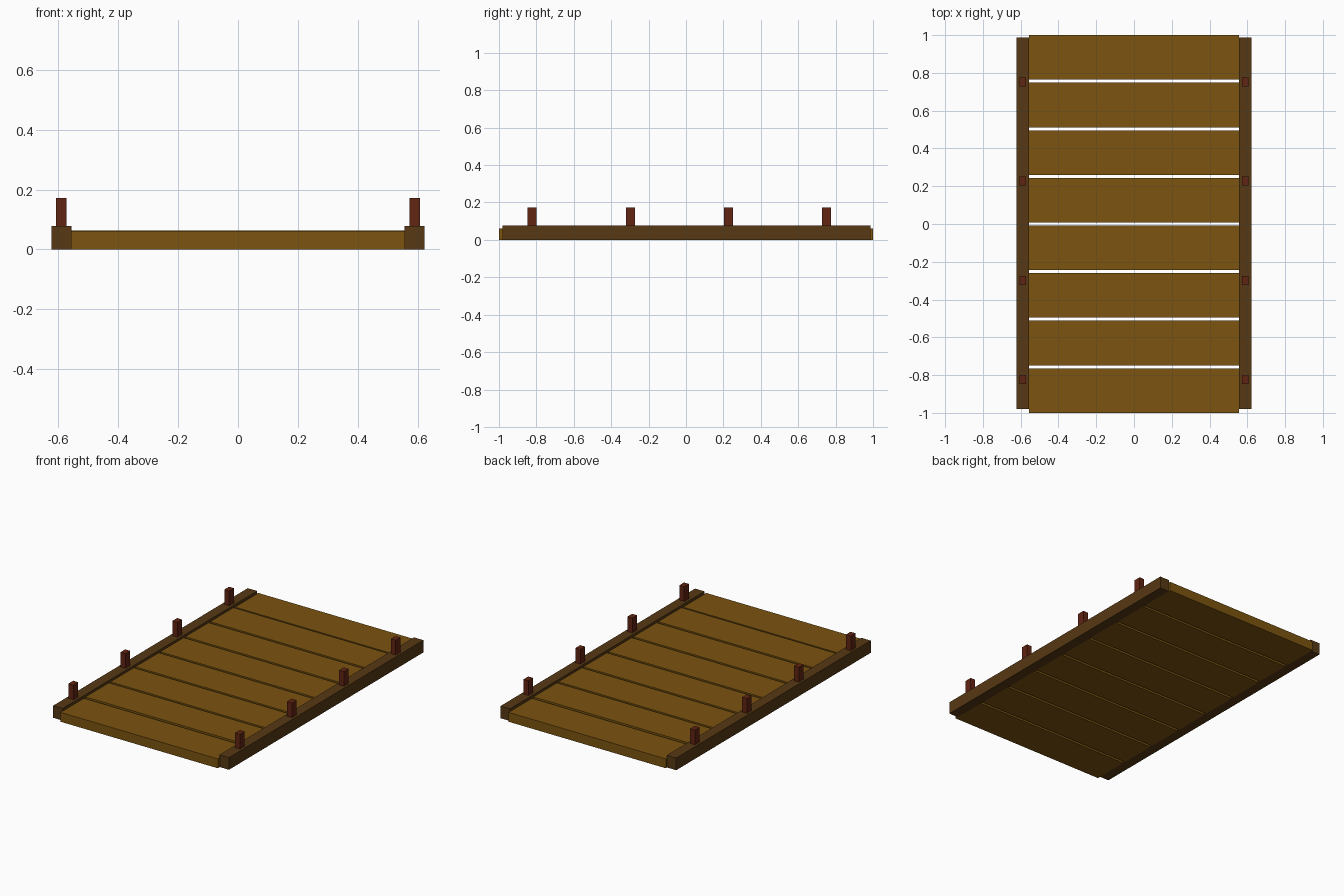
import bpy

old = bpy.data.objects.get("Cube")
if old:
    bpy.data.objects.remove(old, do_unlink=True)


def material(name, color):
    m = bpy.data.materials.new(name)
    m.use_nodes = True
    m.diffuse_color = (*color, 1)
    m.node_tree.nodes["Principled BSDF"].inputs["Base Color"].default_value = (*color, 1)
    return m


plank_wood = material("golden brown wood", (0.2, 0.088, 0.005))
rail_wood = material("dark brown wood", (0.095, 0.04, 0.007))
post_wood = material("red brown wood", (0.12, 0.018, 0.006))


def box(name, low, high, mat):
    center = [(a + b) / 2 for a, b in zip(low, high)]
    bpy.ops.mesh.primitive_cube_add(size=1, location=center)
    ob = bpy.context.object
    ob.name = name
    ob.scale = [b - a for a, b in zip(low, high)]
    bpy.ops.object.transform_apply(location=False, rotation=False, scale=True)
    ob.data.materials.append(mat)
    return ob


# Deck planks, laid crosswise with narrow gaps; inner ones sit slightly proud
COUNT, GAP = 8, 0.016
depth = (2 - GAP * (COUNT - 1)) / COUNT
for i in range(COUNT):
    y = -1 + i * (depth + GAP)
    top = 0.06 if i in (0, COUNT - 1) else 0.063
    box(f"plank_{i + 1}", (-0.557, y, 0), (0.557, y + depth, top), plank_wood)

# Side rails with a row of short posts on each
for side, s in (("left", 1), ("right", -1)):
    xs = sorted((s * 0.555, s * 0.622))
    box(f"{side}_rail", (xs[0], -0.98, 0), (xs[1], 0.987, 0.078), rail_wood)
    xs = sorted((s * 0.572, s * 0.607))
    for i in range(4):
        y = -0.823 + i * 0.525
        box(f"{side}_post_{i + 1}", (xs[0], y - 0.024, 0.07),
            (xs[1], y + 0.024, 0.172), post_wood)
